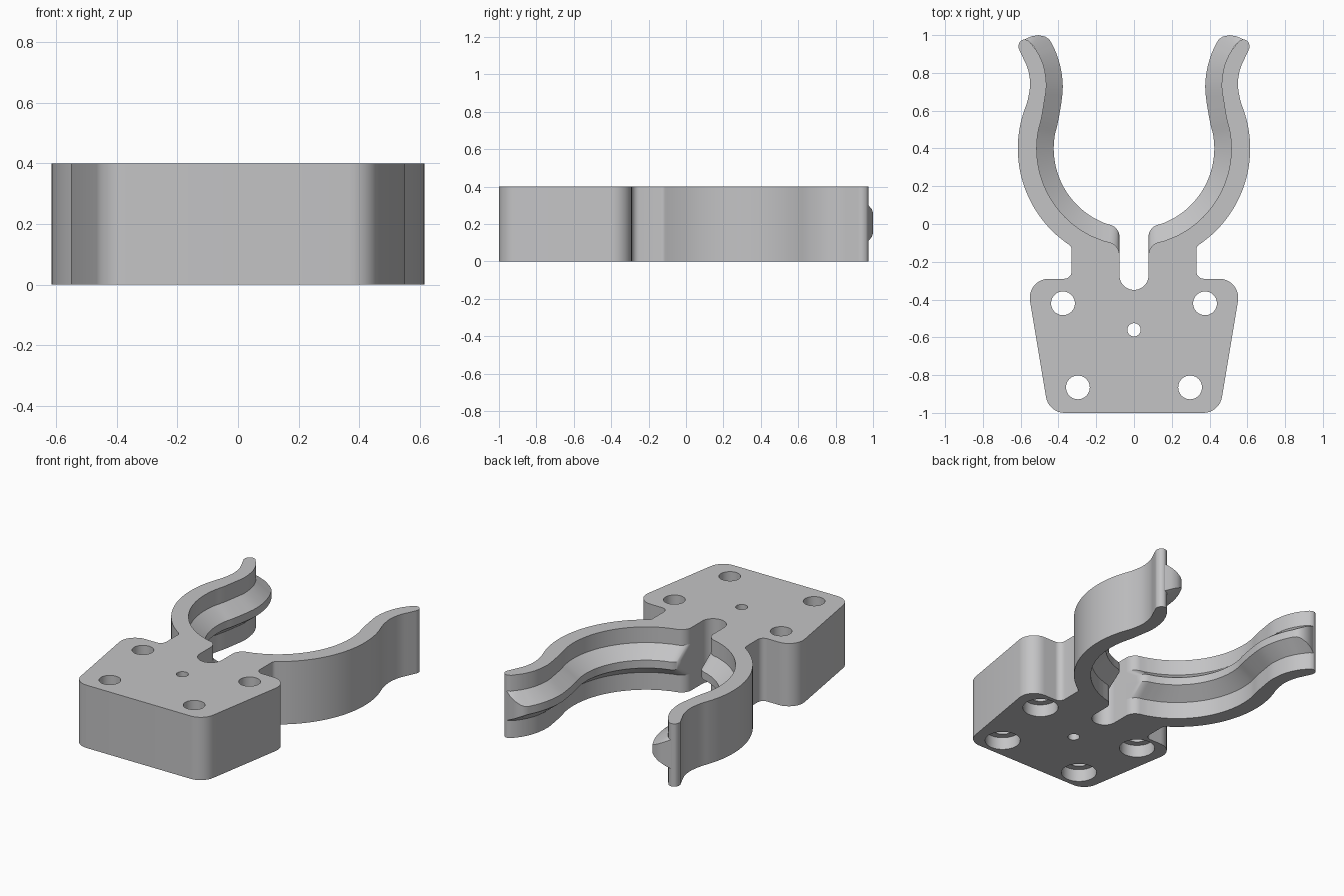
import bpy, bmesh, math
from mathutils import Vector

if "Cube" in bpy.data.objects:
    bpy.data.objects.remove(bpy.data.objects["Cube"])

H = 0.4           # overall thickness
CY = 0.4          # centre of the gripping circle
ZR, HB, HT = 0.205, 0.095, 0.025   # ridge mid height, half height at root and crest

grey = bpy.data.materials.new("grey plastic")
grey.diffuse_color = (0.55, 0.55, 0.56, 1)
grey.use_nodes = True
grey.node_tree.nodes["Principled BSDF"].inputs["Base Color"].default_value = grey.diffuse_color


def arc(cx, cy, r, a0, a1, n):
    return [(cx + r * math.cos(math.radians(a0 + (a1 - a0) * i / n)),
             cy + r * math.sin(math.radians(a0 + (a1 - a0) * i / n))) for i in range(n + 1)]


def fillet(prev, corner, nxt, r, n=8):
    """Round a polygon corner with a tangent arc."""
    c = Vector(corner)
    a, b = (Vector(prev) - c).normalized(), (Vector(nxt) - c).normalized()
    half = a.angle(b) / 2
    centre = c + (a + b).normalized() * (r / math.sin(half))
    t0 = c + a * (r / math.tan(half)) - centre
    t1 = c + b * (r / math.tan(half)) - centre
    ang = t0.angle_signed(t1)
    s = math.atan2(t0.y, t0.x)
    return [(centre.x + r * math.cos(s - ang * i / n),
             centre.y + r * math.sin(s - ang * i / n)) for i in range(n + 1)]


def smooth(pts, n=4):
    """Smooth curve through the given points."""
    p = [Vector(q) for q in pts]
    p = [2 * p[0] - p[1]] + p + [2 * p[-1] - p[-2]]
    out = []
    for i in range(1, len(p) - 2):
        a, b, c, d = p[i - 1:i + 3]
        for k in range(n):
            t = k / n
            out.append(tuple(0.5 * (2 * b + (c - a) * t + (2 * a - 5 * b + 4 * c - d) * t * t
                                    + (3 * b - a - 3 * c + d) * t ** 3)))
    return out + [tuple(p[-2])]


def make(name, bm):
    bmesh.ops.recalc_face_normals(bm, faces=bm.faces)
    me = bpy.data.meshes.new(name)
    bm.to_mesh(me)
    bm.free()
    ob = bpy.data.objects.new(name, me)
    bpy.context.collection.objects.link(ob)
    me.materials.append(grey)
    return ob


def finish(ob):
    """Apply modifiers and shade smooth between sharp edges."""
    bpy.ops.object.select_all(action='DESELECT')
    ob.select_set(True)
    bpy.context.view_layer.objects.active = ob
    for m in list(ob.modifiers):
        bpy.ops.object.modifier_apply(modifier=m.name)
    bpy.ops.object.shade_smooth_by_angle(angle=math.radians(30))


def inner_edge(r, upper, corner_y, corner_r):
    """Gripping edge of an arm, from the slot up to near the tip."""
    start = -math.degrees(math.acos(0.16 / r))
    curve = smooth(arc(0, CY, r, start, 18, 10) + upper)
    return fillet((0.077, -0.3), (0.077, corner_y), curve[0], corner_r) + curve


# Arm edges: wall and ridge crest share the same number of stations
wall = inner_edge(0.515, [(0.476, 0.64), (0.464, 0.73), (0.474, 0.82), (0.495, 0.88),
                          (0.517, 0.92)], -0.109, 0.07)
crest = inner_edge(0.425, [(0.385, 0.64), (0.377, 0.73), (0.387, 0.82), (0.41, 0.9),
                           (0.438, 0.96)], -0.02, 0.065)
outer = smooth(arc(0, CY, 0.615, -54, 18, 12) +
               [(0.563, 0.655), (0.55, 0.74), (0.562, 0.82), (0.59, 0.885), (0.611, 0.93)])
tip = smooth([(0.612, 0.945), (0.603, 0.966), (0.58, 0.977), (0.555, 0.968)], 3)

# Half outline of the clip, from front centre round to the slot bottom
b0, b1, b2, b3 = (0.452, -1), (0.57, -0.29), (0.33, -0.29), (0.33, -0.119)
half = [(0, -1)]
half += fillet((0, -1), b0, b1, 0.1)
half += fillet(b0, b1, b2, 0.1)
half += fillet(b1, b2, b3, 0.04)
half += fillet(b2, b3, outer[0], 0.03, 4)
half += outer + tip + wall[::-1]
half += arc(0, -0.272, 0.077, 0, -90, 10)
half[-1] = (0, half[-1][1])
outline = half + [(-x, y) for x, y in half[-2:0:-1]]

# Clip body
bm = bmesh.new()
face = bm.faces.new([bm.verts.new((x, y, 0)) for x, y in outline])
top = bmesh.ops.extrude_face_region(bm, geom=[face])
bmesh.ops.translate(bm, vec=(0, 0, H), verts=[v for v in top["geom"] if isinstance(v, bmesh.types.BMVert)])
body = make("clip_body", bm)

# Screw holes with counterbores underneath, and a centre pilot hole
holes = [(0, -0.56, 0.035, -0.1, 0.5)]
for s in (-1, 1):
    for x, y in ((0.376, -0.42), (0.297, -0.865)):
        holes += [(s * x, y, 0.063, -0.1, 0.5), (s * x, y, 0.105, -0.1, 0.08)]
cutters = []
for x, y, r, z0, z1 in holes:
    bpy.ops.mesh.primitive_cylinder_add(vertices=40, radius=r, depth=z1 - z0,
                                        location=(x, y, (z0 + z1) / 2))
    cutter = bpy.context.object
    cutter.name = "hole_cutter"
    cutter.hide_render = True
    cutter.data.materials.append(grey)
    cutters.append(cutter)
    mod = body.modifiers.new("hole", 'BOOLEAN')
    mod.operation, mod.solver, mod.object = 'DIFFERENCE', 'EXACT', cutter
finish(body)
for cutter in cutters:
    bpy.data.objects.remove(cutter)

# Tapered ridge along the gripping edge of both arms, rounded off past the tip
stations = [(w, c, HT) for w, c in zip(wall, crest)]
stations += [((0.53, 0.938), (0.448, 0.977), 0.028), ((0.537, 0.947), (0.468, 0.991), 0.036),
             ((0.546, 0.958), (0.505, 1.0), 0.055), ((0.555, 0.966), (0.545, 0.993), 0.075),
             ((0.574, 0.974), (0.58, 0.977), 0.093)]
bm = bmesh.new()
rings = [[bm.verts.new(co) for co in ((*w, ZR + HB), (*c, ZR + h), (*c, ZR - h), (*w, ZR - HB))]
         for w, c, h in stations]
for a, b in zip(rings, rings[1:]):
    for i in range(4):
        j = (i + 1) % 4
        bm.faces.new((a[i], a[j], b[j], b[i]))
bm.faces.new(rings[0])
bm.faces.new(rings[-1])
ridge = make("grip_ridges", bm)
ridge.modifiers.new("both arms", 'MIRROR').use_clip = False
finish(ridge)
